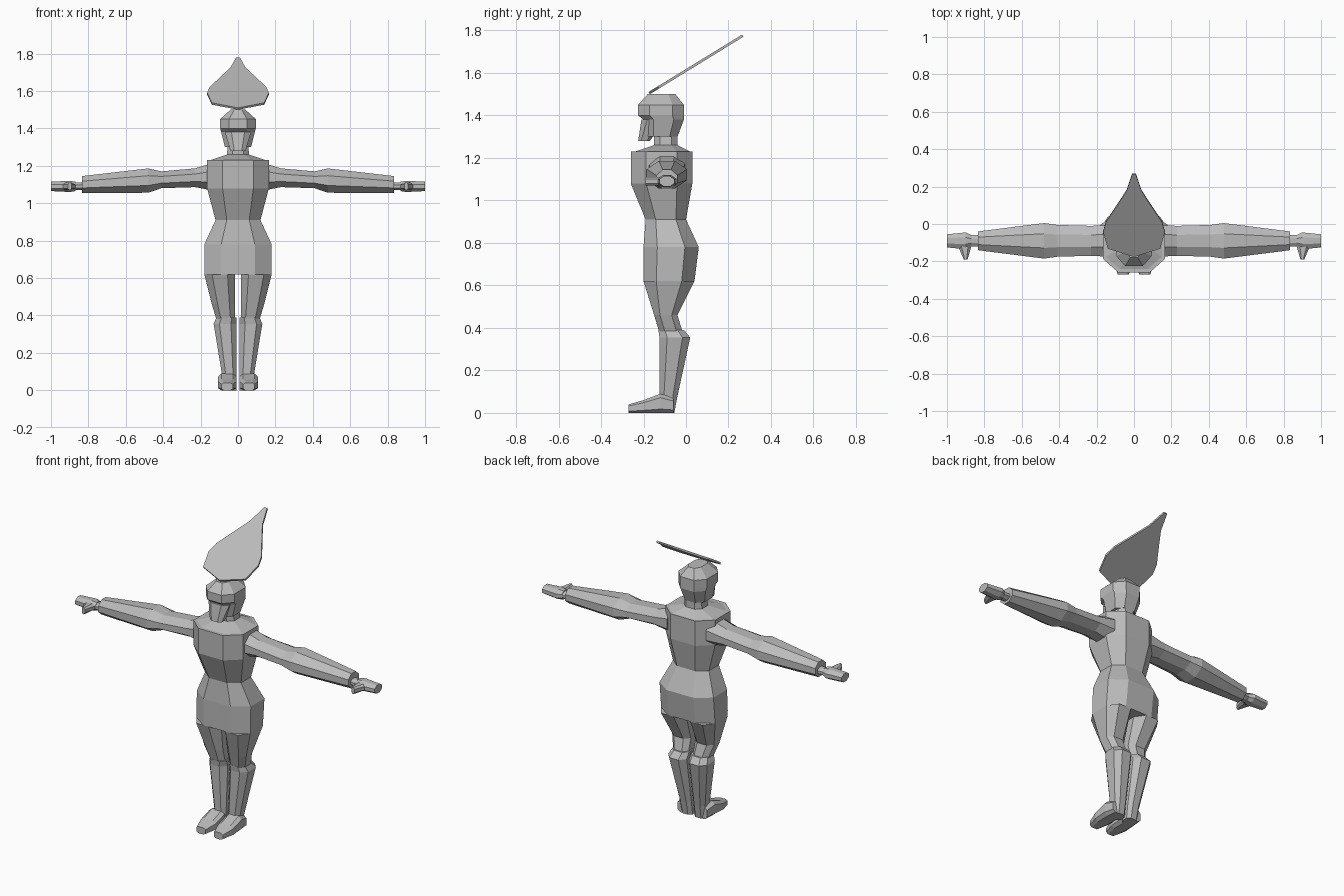
import bpy, bmesh
from mathutils import Vector

if "Cube" in bpy.data.objects:
    bpy.data.objects.remove(bpy.data.objects["Cube"])


def make_material(name, level):
    material = bpy.data.materials.new(name)
    material.use_nodes = True
    colour = (level, level, level, 1)
    material.diffuse_color = colour
    shader = material.node_tree.nodes["Principled BSDF"]
    shader.inputs["Base Color"].default_value = colour
    return material


def finish(name, bm, mirror):
    """Turn a bmesh into a flat shaded object, mirrored in x if asked."""
    bmesh.ops.recalc_face_normals(bm, faces=bm.faces)
    mesh = bpy.data.meshes.new(name)
    bm.to_mesh(mesh)
    bm.free()
    mesh.materials.append(grey)
    part = bpy.data.objects.new(name, mesh)
    bpy.context.collection.objects.link(part)
    if mirror:
        modifier = part.modifiers.new("mirror", "MIRROR")
        modifier.use_mirror_merge = False


def chamfered_box(bm, axis, position, first, second, cut):
    """Add the eight corners of a box section with its corners cut off."""
    near, far = cut, 1 - cut
    corners = [(near, 0), (far, 0), (1, near), (1, far),
               (far, 1), (near, 1), (0, far), (0, near)]
    ring = []
    for across, along in corners:
        point = [first[0] + (first[1] - first[0]) * across,
                 second[0] + (second[1] - second[0]) * along]
        point.insert("xyz".index(axis), position)
        ring.append(bm.verts.new(point))
    return ring


def loft(name, axis, sections, cut=0.25, mirror=False):
    """Skin a row of sections, each a position and two (low, high) spans."""
    bm = bmesh.new()
    rings = [chamfered_box(bm, axis, *section, cut) for section in sections]
    for lower, upper in zip(rings, rings[1:]):
        for index, corner in enumerate(lower):
            previous = index - 1
            bm.faces.new((lower[previous], corner, upper[index], upper[previous]))
    for end in (rings[0], rings[-1]):
        bm.faces.new(end)
    finish(name, bm, mirror)


def upright(name, rows):
    """Central part; each row is height, half width, front and back."""
    loft(name, "z", [(height, (-half, half), (front, back))
                     for height, half, front, back in rows])


def leg_part(name, inner, rows):
    """Half of a pair; each row is height, outer side, front and back."""
    loft(name, "z", [(height, (inner, outer), (front, back))
                     for height, outer, front, back in rows], mirror=True)


def arm_part(name, rows, slope=0.0):
    """Half of a pair; each row is distance out, depth and thickness."""
    sections = []
    for out, depth, thickness in rows:
        middle = WRIST_HEIGHT + slope * (1 - out)
        sections.append((out, (ARM_Y - depth / 2, ARM_Y + depth / 2),
                         (middle - thickness / 2, middle + thickness / 2)))
    loft(name, "x", sections, cut=0.3, mirror=True)


grey = make_material("plain_grey", 0.5)
WRIST_HEIGHT = 1.09
ARM_Y = -0.09

# Torso from hips to shoulders, then the neck
chest = (0.165, -0.26, 0.03)
upright("torso", [(0.62, 0.18, -0.2, 0.04), (0.78, 0.18, -0.2, 0.06),
                  (0.91, 0.12, -0.19, 0), (1.08, *chest), (1.23, *chest)])
upright("neck", [(1.23, 0.15, -0.24, 0.02), (1.26, 0.06, -0.15, -0.04),
                 (1.34, 0.05, -0.15, -0.04)])

# Head with a hollow eye line, and the guard over the lower face
brow = (0.095, -0.225, -0.01)
upright("head", [(1.3, 0.07, -0.19, -0.04), (1.38, 0.09, -0.2, -0.01),
                 (1.4, *brow), (1.45, *brow), (1.5, 0.04, -0.18, -0.05)])
upright("face_guard", [(1.28, 0.04, -0.225, -0.17), (1.38, 0.07, -0.21, -0.1)])

# Leaf shaped plume: a thin plate leaning back from the crown
crown = Vector((0, -0.17, 1.5))
lean = Vector((0, 0.44, 0.27))
right_edge = [(0.14, 0.1), (0.165, 0.3), (0.15, 0.42),
              (0.08, 0.66), (0.04, 0.8), (0.01, 1)]
left_edge = [(-side, share) for side, share in reversed(right_edge)]
bm = bmesh.new()
leaf = bm.faces.new([bm.verts.new(crown + lean * share + Vector((side, 0, 0)))
                     for side, share in [(0, 0)] + right_edge + left_edge])
leaf.normal_update()
thickness = leaf.normal * 0.012
plate = bmesh.ops.extrude_face_region(bm, geom=[leaf], use_keep_orig=True)
moved = [item for item in plate["geom"] if isinstance(item, bmesh.types.BMVert)]
bmesh.ops.translate(bm, vec=thickness, verts=moved)
finish("plume", bm, mirror=False)

# Arms with a bulge at the elbow and a wide cuff
arm_part("arm", [(0.13, 0.17, 0.15), (0.23, 0.16, 0.1), (0.41, 0.17, 0.09),
                 (0.48, 0.19, 0.13), (0.835, 0.1, 0.09)], slope=0.06)
arm_part("wrist", [(0.82, 0.06, 0.04), (0.88, 0.06, 0.04)])
arm_part("hand", [(0.87, 0.06, 0.05), (0.9, 0.09, 0.06), (1, 0.07, 0.05)])
thumb_height = (WRIST_HEIGHT - 0.02, WRIST_HEIGHT + 0.02)
loft("thumb", "y", [(-0.19, (0.89, 0.91), thumb_height),
                    (-0.12, (0.87, 0.94), thumb_height)], mirror=True)

# Legs: thigh to knee, then a flared boot and its foot
leg_part("thigh", 0.015, [(0.36, 0.11, -0.12, -0.01), (0.46, 0.14, -0.15, -0.04),
                          (0.62, 0.18, -0.2, 0.04)])
leg_part("boot", 0.007, [(0, 0.08, -0.125, -0.055), (0.08, 0.085, -0.125, -0.04),
                         (0.355, 0.13, -0.125, 0.02), (0.39, 0.115, -0.13, -0.01)])
foot_middle = 0.058
loft("foot", "y", [(toe, (foot_middle - half, foot_middle + half), (0, top))
                   for toe, half, top in [(-0.27, 0.03, 0.04), (-0.2, 0.05, 0.06),
                                          (-0.12, 0.05, 0.09), (-0.06, 0.04, 0.07)]],
     cut=0.2, mirror=True)
